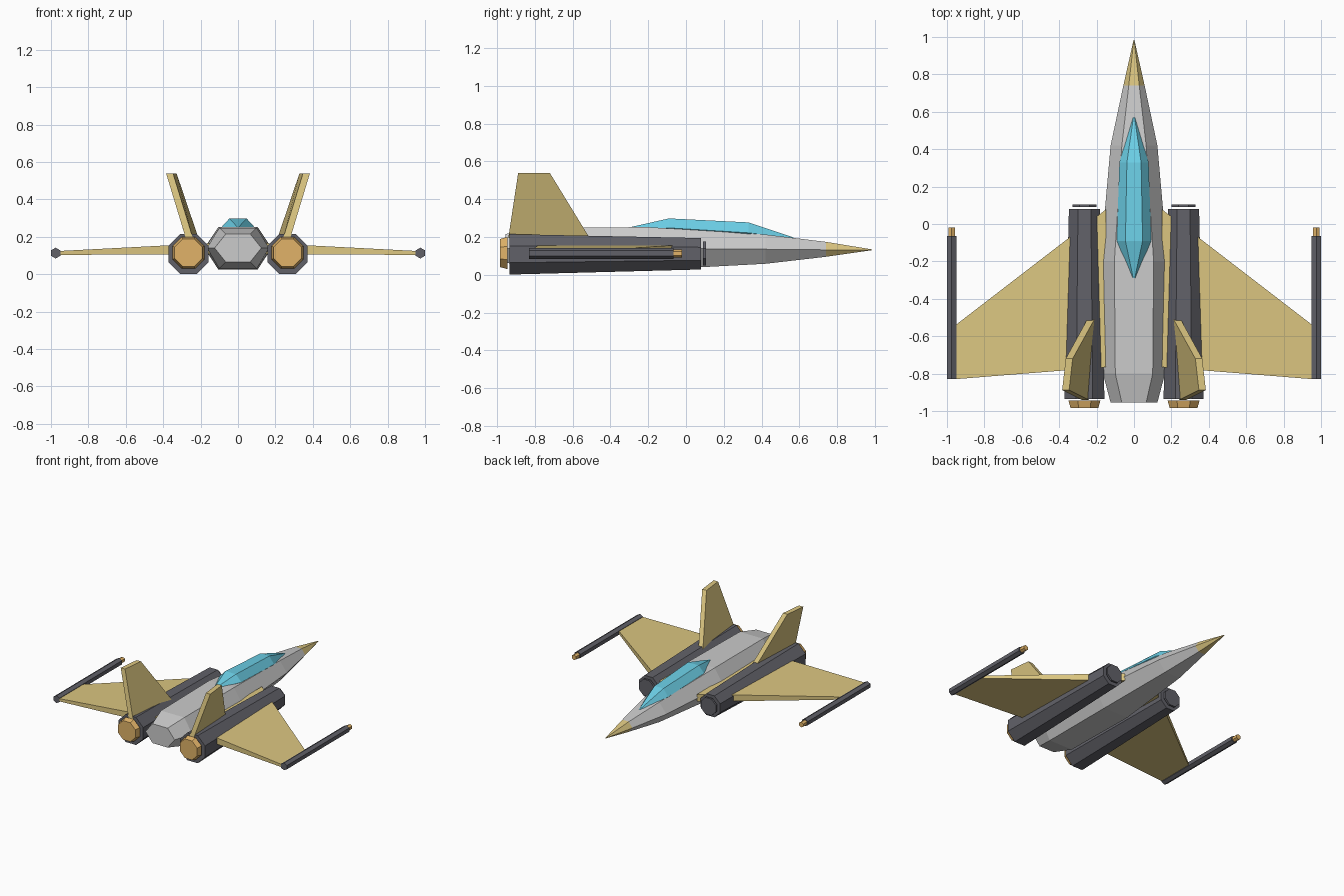
import bpy, bmesh
from math import cos, sin, pi

if "Cube" in bpy.data.objects:
    bpy.data.objects.remove(bpy.data.objects["Cube"])


def material(name, rgb):
    m = bpy.data.materials.new(name)
    m.diffuse_color = (*rgb, 1)
    m.use_nodes = True
    m.node_tree.nodes["Principled BSDF"].inputs["Base Color"].default_value = m.diffuse_color
    return m


GOLD = material("gold_paint", (0.72, 0.57, 0.22))
DARK = material("dark_metal", (0.12, 0.12, 0.14))
BRASS = material("exhaust_brass", (0.75, 0.45, 0.14))
GLASS = material("canopy_glass", (0.15, 0.63, 0.80))
LIGHT = material("hull_grey", (0.62, 0.62, 0.65))


def loft(name, rings, mat, mirror=False):
    """Skin a list of equal-sized point rings and cap both ends."""
    bm = bmesh.new()
    loops = [[bm.verts.new(p) for p in ring] for ring in rings]
    n = len(loops[0])
    for a, b in zip(loops, loops[1:]):
        for i in range(n):
            j = (i + 1) % n
            bm.faces.new((a[i], a[j], b[j], b[i]))
    bm.faces.new(loops[0])
    bm.faces.new(loops[-1][::-1])
    bmesh.ops.recalc_face_normals(bm, faces=bm.faces)
    mesh = bpy.data.meshes.new(name)
    bm.to_mesh(mesh)
    bm.free()
    mesh.materials.append(mat)
    ob = bpy.data.objects.new(name, mesh)
    bpy.context.collection.objects.link(ob)
    if mirror:
        ob.modifiers.new("mirror", 'MIRROR')
    return ob


def hexagon(y, wide, flat, bottom, middle, top):
    """Flat-topped body cross-section."""
    return [(-flat, y, bottom), (flat, y, bottom), (wide, y, middle),
            (flat, y, top), (-flat, y, top), (-wide, y, middle)]


def tube(name, sides, x, stations, mat):
    """Mirrored tapered prism along y; stations are (y, z, apothem)."""
    rings = []
    for y, z, apothem in stations:
        r = apothem / cos(pi / sides)
        angles = [(i + 0.5) * 2 * pi / sides for i in range(sides)]
        rings.append([(x + r * cos(a), y, z + r * sin(a)) for a in angles])
    return loft(name, rings, mat, mirror=True)


# Fuselage and nose
nose_base = hexagon(0.74, 0.057, 0.028, 0.095, 0.132, 0.174)
loft("fuselage", [
    hexagon(-0.955, 0.125, 0.065, 0.065, 0.14, 0.215),
    hexagon(-0.80, 0.166, 0.10, 0.03, 0.14, 0.248),
    hexagon(-0.20, 0.18, 0.105, 0.025, 0.14, 0.252),
    hexagon(0.42, 0.125, 0.065, 0.058, 0.135, 0.213),
    nose_base], LIGHT)
loft("nose_cone", [nose_base, hexagon(0.985, 0.002, 0.001, 0.13, 0.132, 0.134)], GOLD)

# Canopy
loft("canopy", [
    hexagon(-0.29, 0.008, 0.004, 0.235, 0.249, 0.253),
    hexagon(-0.09, 0.092, 0.046, 0.20, 0.248, 0.298),
    hexagon(0.33, 0.078, 0.038, 0.18, 0.222, 0.277),
    hexagon(0.57, 0.006, 0.003, 0.185, 0.193, 0.197)], GLASS)

# Engines with exhausts and intake discs
tube("engine", 8, 0.265, [(-0.935, 0.108, 0.107), (0.08, 0.111, 0.083)], DARK)
tube("exhaust", 8, 0.265, [(-0.985, 0.115, 0.074), (-0.945, 0.115, 0.085)], BRASS)
tube("intake_disc", 8, 0.265, [(0.09, 0.112, 0.064), (0.105, 0.112, 0.064)], DARK)

# Wings
loft("wing", [
    [(0.15, 0.078, 0.108), (0.15, -0.765, 0.108), (0.15, -0.765, 0.166), (0.15, 0.078, 0.166)],
    [(0.96, -0.545, 0.103), (0.96, -0.83, 0.103), (0.96, -0.83, 0.124), (0.96, -0.545, 0.124)],
], GOLD, mirror=True)

# Wing-tip pods (points up and down)
POD_Z = 0.113


def pod(name, y0, y1, apothem, mat):
    r = apothem / cos(pi / 6)
    rings = [[(0.975 + r * sin(i * pi / 3), y, POD_Z + r * cos(i * pi / 3))
              for i in range(6)] for y in (y0, y1)]
    return loft(name, rings, mat, mirror=True)


pod("tip_pod", -0.83, -0.065, 0.025, DARK)
pod("pod_muzzle", -0.065, -0.02, 0.018, BRASS)

# Outward-leaning tail fins
loft("tail_fin", [
    [(0.212, -0.51, 0.195), (0.25, -0.51, 0.195), (0.28, -0.94, 0.195), (0.242, -0.94, 0.195)],
    [(0.328, -0.72, 0.538), (0.365, -0.72, 0.538), (0.384, -0.888, 0.538), (0.347, -0.888, 0.538)],
], GOLD, mirror=True)
